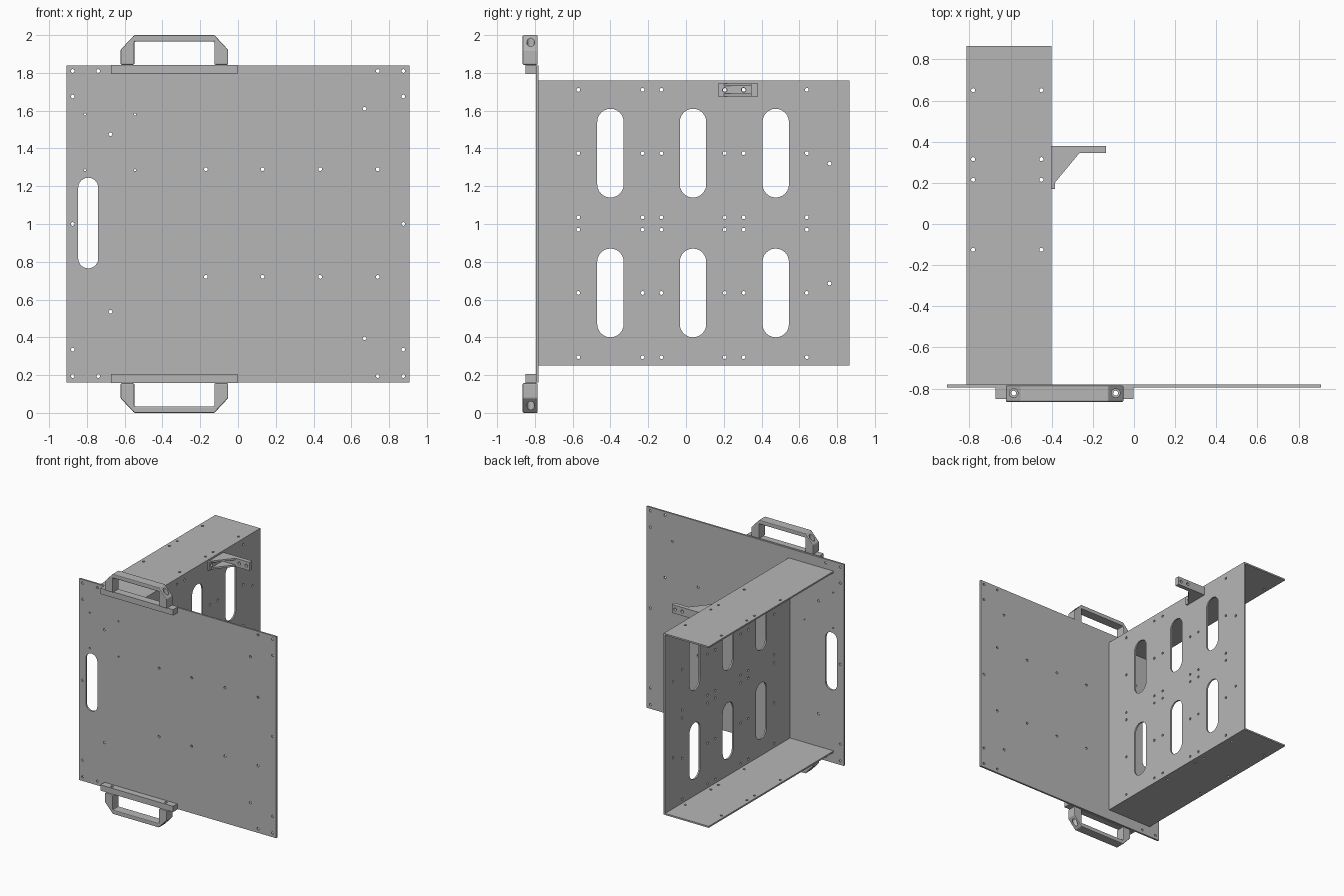
import bpy, bmesh
from math import cos, sin, pi
from mathutils import Matrix, Vector

cube = bpy.data.objects.get("Cube")
if cube:
    bpy.data.objects.remove(cube, do_unlink=True)

grey = bpy.data.materials.new("plain grey metal")
grey.use_nodes = True
colour = (0.47, 0.47, 0.47, 1)
grey.diffuse_color = colour
grey.node_tree.nodes["Principled BSDF"].inputs["Base Color"].default_value = colour

# Each sheet is drawn in two axes and given thickness along the third
AXES = {"x": (1, 2, 0), "y": (0, 2, 1), "z": (0, 1, 2)}


def add_object(name, mesh):
    obj = bpy.data.objects.new(name, mesh)
    bpy.context.scene.collection.objects.link(obj)
    return obj


def baked(obj):
    dg = bpy.context.evaluated_depsgraph_get()
    dg.update()
    return bpy.data.meshes.new_from_object(obj.evaluated_get(dg))


def rect(u0, u1, v0, v1):
    return [(u0, v0), (u1, v0), (u1, v1), (u0, v1)]


def hole(u, v, r=0.01, n=12):
    return [(u + r * cos(2 * pi * i / n), v + r * sin(2 * pi * i / n)) for i in range(n)]


def slot(u, v0, v1, r, n=12):
    top = [(u + r * cos(pi * i / n), v1 - r + r * sin(pi * i / n)) for i in range(n + 1)]
    low = [(u - r * cos(pi * i / n), v0 + r - r * sin(pi * i / n)) for i in range(n + 1)]
    return top + low


def sheet(name, axis, lo, hi, loops):
    """Outline with holes, filled and extruded from lo to hi along axis."""
    curve = bpy.data.curves.new(name, "CURVE")
    curve.dimensions = "2D"
    curve.fill_mode = "BOTH"
    curve.extrude = (hi - lo) / 2
    for pts in loops:
        sp = curve.splines.new("POLY")
        sp.points.add(len(pts) - 1)
        for p, (u, v) in zip(sp.points, pts):
            p.co = (u, v, 0, 1)
        sp.use_cyclic_u = True
    tmp = add_object(name + " outline", curve)
    mesh = baked(tmp)
    bpy.data.objects.remove(tmp, do_unlink=True)

    m = Matrix.Identity(4)
    for col, row in enumerate(AXES[axis]):
        for r in range(3):
            m[r][col] = 1.0 if r == row else 0.0
    shift = Vector((0, 0, 0))
    shift[AXES[axis][2]] = (lo + hi) / 2
    bm = bmesh.new()
    bm.from_mesh(mesh)
    bmesh.ops.transform(bm, matrix=Matrix.Translation(shift) @ m, verts=bm.verts)
    bmesh.ops.remove_doubles(bm, verts=bm.verts, dist=0.0001)
    bmesh.ops.dissolve_limit(bm, angle_limit=0.01, verts=bm.verts, edges=bm.edges)
    bmesh.ops.recalc_face_normals(bm, faces=bm.faces)
    for f in bm.faces:
        f.smooth = False
    bm.to_mesh(mesh)
    bm.free()
    mesh.name = name
    mesh.materials.clear()
    mesh.materials.append(grey)
    return add_object(name, mesh)


# Front panel with hand slot and fixing holes
loops = [rect(-0.908, 0.908, 0.162, 1.84), slot(-0.793, 0.765, 1.245, 0.053)]
for side in (-1, 1):
    loops += [hole(side * 0.875, z) for z in (0.195, 0.335, 1.0, 1.675, 1.81)]
    loops += [hole(side * 0.74, z) for z in (0.195, 1.81)]
loops += [hole(x, z) for x in (-0.17, 0.13, 0.435, 0.74) for z in (0.72, 1.29)]
loops += [hole(-0.675, z) for z in (0.535, 1.475)] + [hole(0.67, z) for z in (0.395, 1.61)]
loops += [hole(x, z, 0.006) for x in (-0.81, -0.545) for z in (1.285, 1.58)]
sheet("front_panel", "y", -0.795, -0.78, loops)

# Channel web with six long slots and a grid of holes
loops = [rect(-0.79, 0.865, 0.25, 1.76)]
for y in (-0.4, 0.037, 0.475):
    loops += [slot(y, 0.4, 0.87, 0.07), slot(y, 1.14, 1.61, 0.07)]
for y in (-0.57, -0.23, -0.13, 0.205, 0.305, 0.64):
    loops += [hole(y, z) for z in (0.295, 0.635, 0.97, 1.035, 1.375, 1.71)]
loops += [hole(0.76, z) for z in (0.685, 1.32)]
sheet("channel_web", "x", -0.413, -0.4, loops)

# Channel flanges
for name, z in (("bottom_flange", 0.25), ("top_flange", 1.747)):
    loops = [rect(-0.815, -0.4, -0.79, 0.865)]
    loops += [hole(x, y) for x in (-0.782, -0.45) for y in (-0.125, 0.215, 0.315, 0.65)]
    sheet(name, "z", z, z + 0.013, loops)

# Small support bracket: base, arm and two gussets
sheet("bracket_base", "x", -0.4, -0.385, [rect(0.17, 0.38, 1.675, 1.745),
      hole(0.205, 1.71, 0.012), hole(0.305, 1.71, 0.012)])
sheet("bracket_arm", "y", 0.345, 0.38, [rect(-0.4, -0.135, 1.675, 1.745),
      hole(-0.165, 1.71, 0.013), hole(-0.23, 1.71, 0.013)])
for name, z in (("lower", 1.675), ("upper", 1.73)):
    sheet(name + "_bracket_gusset", "z", z, z + 0.015,
          [[(-0.385, 0.2), (-0.265, 0.345), (-0.385, 0.345)]])

# Handles and their mounting rails, above and below the panel
half = [(0.285, 1.843), (0.285, 1.922), (0.212, 2.0)]
inner = [(0.212, 1.965), (0.212, 1.843)]
mid = -0.337
profile = ([(mid - u, z) for u, z in half] + [(mid + u, z) for u, z in reversed(half)]
           + [(mid + u, z) for u, z in reversed(inner)] + [(mid - u, z) for u, z in inner])


def drill(obj, s):
    """Counterbored vertical screw holes through both legs."""
    for x in (mid - 0.248, mid + 0.248):
        for r, z0, z1 in ((0.021, 1.9, 2.1), (0.012, 1.7, 2.1)):
            lo, hi = sorted((1 + s * (z0 - 1), 1 + s * (z1 - 1)))
            cutter = sheet("screw_cutter", "z", lo, hi, [hole(x, -0.822, r, 20)])
            cutter.hide_render = True
            mod = obj.modifiers.new("screw hole", "BOOLEAN")
            mod.operation = "DIFFERENCE"
            mod.solver = "EXACT"
            mod.object = cutter
            mesh = baked(obj)
            obj.modifiers.clear()
            obj.data = mesh
            bpy.data.objects.remove(cutter, do_unlink=True)


for name, s in (("top", 1), ("bottom", -1)):
    grip = sheet(name + "_handle", "y", -0.865, -0.785,
                 [[(x, 1 + s * (z - 1)) for x, z in profile]])
    bevel = grip.modifiers.new("soft edges", "BEVEL")
    bevel.width = 0.006
    bevel.segments = 2
    grip.data = baked(grip)
    grip.modifiers.clear()
    drill(grip, s)
    lo, hi = sorted((1 + s * 0.795, 1 + s * 0.843))
    rail = sheet(name + "_handle_rail", "y", -0.85, -0.795, [rect(-0.673, -0.003, lo, hi)])
    drill(rail, s)
